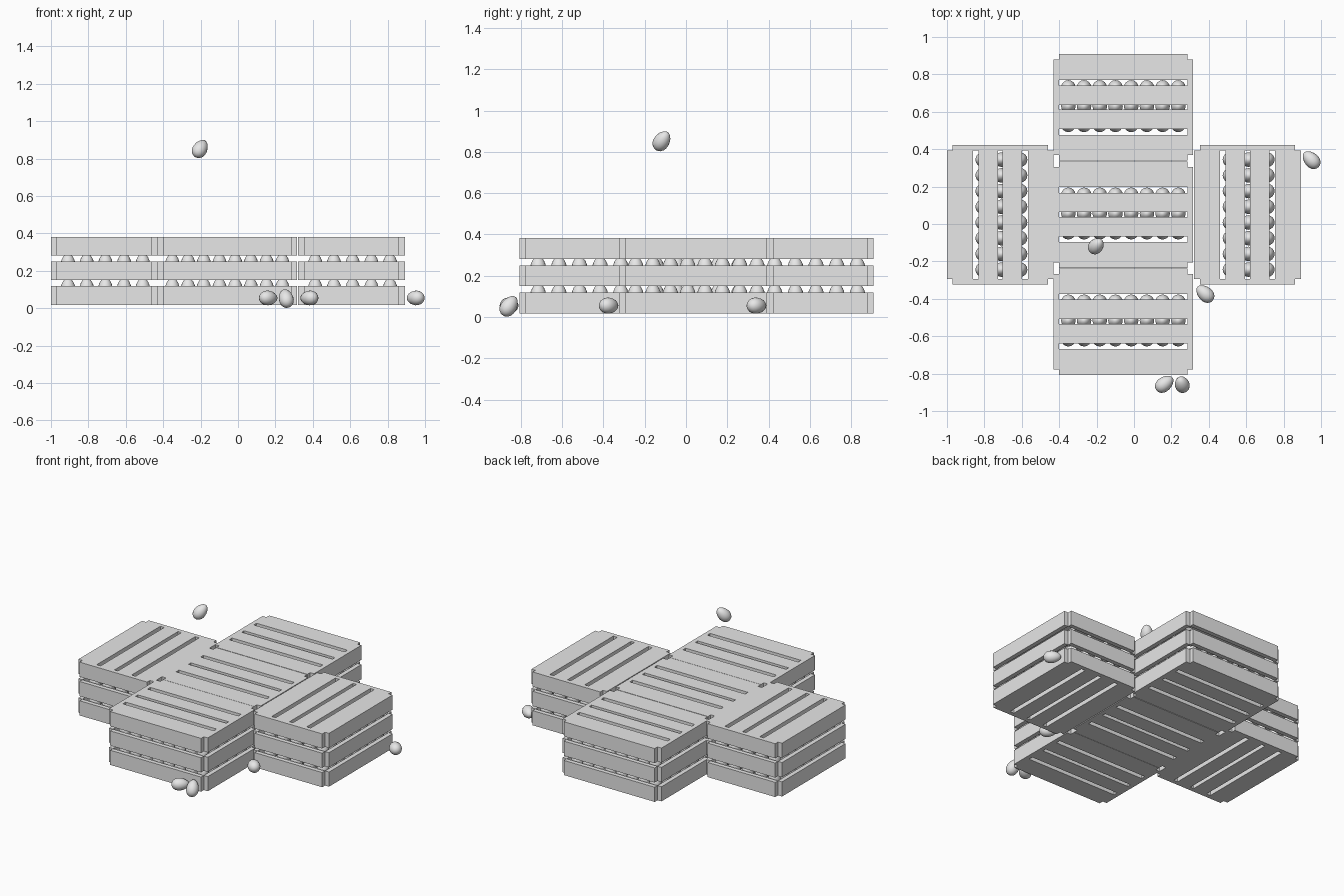
import bpy, bmesh, math
from mathutils import Matrix, Vector

cube = bpy.data.objects.get("Cube")
if cube:
    bpy.data.objects.remove(cube, do_unlink=True)

grey = bpy.data.materials.new("pale_grey")
grey.use_nodes = True
grey.diffuse_color = (0.8, 0.8, 0.8, 1)
grey.node_tree.nodes["Principled BSDF"].inputs["Base Color"].default_value = (0.8, 0.8, 0.8, 1)

# Crate proportions: half sizes, board thickness and heights
LONG, SHORT, BOARD = 0.373, 0.285, 0.03
BASE, TOP, BAND, PITCH = 0.018, 0.382, 0.1, 0.132
IN_X, IN_Y = LONG - BOARD, SHORT - BOARD
EGG_R, EGG_H = 0.039, 0.055


def add_box(bm, x, y, z):
    """Box from (low, high) pairs."""
    size = [b - a for a, b in (x, y, z)]
    mid = [(a + b) / 2 for a, b in (x, y, z)]
    bmesh.ops.create_cube(bm, size=1, matrix=Matrix.Translation(mid) @ Matrix.Diagonal((*size, 1)))


def add_egg(bm, matrix):
    """Ovoid with its narrow end along local +z."""
    verts = bmesh.ops.create_uvsphere(bm, u_segments=16, v_segments=10, radius=1)["verts"]
    for v in verts:
        taper = EGG_R * (1 - 0.14 * v.co.z)
        v.co = matrix @ Vector((v.co.x * taper, v.co.y * taper, v.co.z * EGG_H))


def make_object(name, bm, location=(0, 0, 0), turn=0, smooth=False):
    mesh = bpy.data.meshes.new(name)
    for f in bm.faces:
        f.smooth = smooth
    bm.to_mesh(mesh)
    bm.free()
    mesh.materials.append(grey)
    obj = bpy.data.objects.new(name, mesh)
    obj.location = location
    obj.rotation_euler.z = turn
    bpy.context.collection.objects.link(obj)
    return obj


def build_crate(name, x, y, turn):
    # Three bands of wall boards on each side, open at the corners
    bm = bmesh.new()
    for i in range(3):
        z = (BASE + i * PITCH, BASE + i * PITCH + BAND)
        for s in (-1, 1):
            add_box(bm, (-IN_X, IN_X), sorted((s * IN_Y, s * SHORT)), z)
            add_box(bm, sorted((s * IN_X, s * LONG)), (-IN_Y, IN_Y), z)
    make_object(name + "_walls", bm, (x, y, 0), turn)

    # Four slats each for the floor and the lid
    for part, z in (("floor", (BASE, BASE + BOARD)), ("lid", (TOP - BOARD, TOP))):
        bm = bmesh.new()
        for s in (-1, 1):
            for a, b in ((0.013, 0.117), (0.147, IN_Y)):
                add_box(bm, (-IN_X, IN_X), sorted((s * a, s * b)), z)
        make_object(f"{name}_{part}", bm, (x, y, 0), turn)

    # Two layers of upright eggs, eight by five
    bm = bmesh.new()
    for layer in range(2):
        for col in range(8):
            for row in range(5):
                add_egg(bm, Matrix.Translation(((col - 3.5) * 0.084, (row - 2) * 0.1 + 0.006,
                                                0.108 + layer * 0.131)))
    make_object(name + "_eggs", bm, (x, y, 0), turn, True)


# Five crates in a cross
MID_X, MID_Y = -0.057, 0.05
build_crate("middle_crate", MID_X, MID_Y, 0)
build_crate("back_crate", MID_X, MID_Y + 0.574, 0)
build_crate("front_crate", MID_X, MID_Y - 0.572, 0)
build_crate("right_crate", -0.715, MID_Y, -math.pi / 2)
build_crate("left_crate", 0.607, MID_Y, -math.pi / 2)

# Loose eggs: position and long axis
loose = {
    "floating_egg": ((-0.202, -0.117, 0.853), (0.45, 0.5, 0.75)),
    "left_loose_egg": ((0.948, 0.343, 0.055), (-0.7, 0.7, 0)),
    "corner_loose_egg": ((0.38, -0.373, 0.055), (-0.75, 0.7, 0)),
    "front_lying_egg": ((0.163, -0.855, 0.055), (0.78, 0.62, 0)),
    "front_leaning_egg": ((0.257, -0.857, 0.053), (-0.2, 0.55, 0.8)),
}
for name, (pos, axis) in loose.items():
    bm = bmesh.new()
    add_egg(bm, Vector(axis).to_track_quat("Z", "Y").to_matrix().to_4x4())
    make_object(name, bm, pos, smooth=True)
